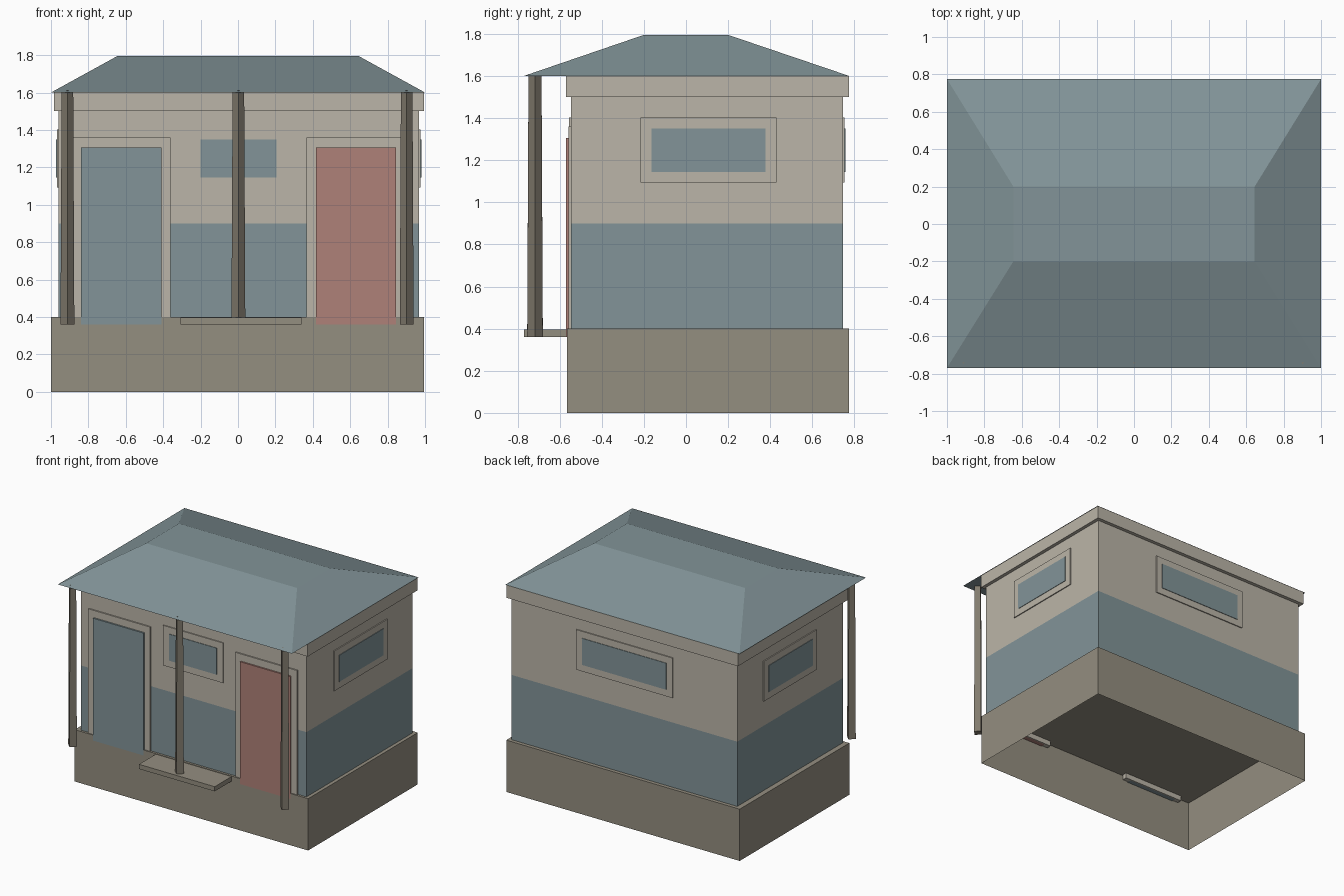
import bpy
import bmesh
import math
from mathutils import Matrix, Vector

default = bpy.data.objects.get("Cube")
if default:
    bpy.data.objects.remove(default, do_unlink=True)


def material(name, rgb):
    linear = [((c / 255 + 0.055) / 1.055) ** 2.4 for c in rgb] + [1.0]
    mat = bpy.data.materials.new(name)
    mat.use_nodes = True
    mat.diffuse_color = linear
    mat.node_tree.nodes["Principled BSDF"].inputs["Base Color"].default_value = linear
    return mat


TEAL = material("grey_teal", (130, 148, 152))
CREAM = material("warm_cream", (187, 181, 168))
STONE = material("stone_brown", (148, 142, 128))
RED = material("faded_red", (175, 129, 120))
WOOD = material("dark_wood", (130, 123, 110))


def finish(name, bm, *mats):
    bmesh.ops.recalc_face_normals(bm, faces=bm.faces)
    mesh = bpy.data.meshes.new(name)
    bm.to_mesh(mesh)
    bm.free()
    for mat in mats:
        mesh.materials.append(mat)
    obj = bpy.data.objects.new(name, mesh)
    bpy.context.collection.objects.link(obj)
    return obj


def box_mesh(x, y, z):
    """Box from (low, high) ranges on each axis."""
    bm = bmesh.new()
    bmesh.ops.create_cube(bm, size=1)
    for v in bm.verts:
        v.co = Vector([(r[0] + r[1]) / 2 + c * (r[1] - r[0])
                       for r, c in zip((x, y, z), v.co)])
    return bm


def box(name, x, y, z, mat):
    return finish(name, box_mesh(x, y, z), mat)


# Foundation: a shell that is open underneath
bm = box_mesh((-1, 0.995), (-0.565, 0.773), (0, 0.4))
bm.faces.ensure_lookup_table()
floor = [f for f in bm.faces if f.calc_center_median().z < 0.01]
bmesh.ops.delete(bm, geom=floor, context='FACES')
finish("foundation", bm, STONE)

# Walls: painted teal below the dado line, cream above
WX, WY, DADO = (-0.96, 0.968), (-0.547, 0.745), 0.9
bm = box_mesh(WX, WY, (0.4, 1.55))
bmesh.ops.bisect_plane(bm, geom=bm.verts[:] + bm.edges[:] + bm.faces[:],
                       plane_co=(0, 0, DADO), plane_no=(0, 0, 1))
for f in bm.faces:
    f.material_index = 0 if f.calc_center_median().z > DADO else 1
finish("walls", bm, CREAM, TEAL)

# Band under the eaves
box("eaves_band", (-0.985, 0.995), (-0.57, 0.773), (1.5, 1.6), CREAM)

# Hipped roof with a flat top, overhanging the porch
bm = box_mesh((-1, 1), (-0.77, 0.775), (1.6, 1.795))
for v in bm.verts:
    if v.co.z > 1.7:
        v.co.x = math.copysign(0.645, v.co.x)
        v.co.y = math.copysign(0.2, v.co.y)
finish("roof", bm, TEAL)

# Doors with surrounds
for side, low, high, mat in (("right", -0.84, -0.41, TEAL), ("left", 0.417, 0.845, RED)):
    box(side + "_door_frame", (low - 0.05, high + 0.05), (-0.557, -0.52), (0.36, 1.36), CREAM)
    box(side + "_door", (low, high), (-0.569, -0.53), (0.36, 1.305), mat)


# Windows: frame and pane lying on a wall
def window(name, axis, wall, out, low, high):
    for part, grow, proud, mat in (("_frame", 0.052, 0.008, CREAM), ("_pane", 0, 0.012, TEAL)):
        span = (low - grow, high + grow)
        depth = sorted((wall - out * 0.02, wall + out * proud))
        x, y = (depth, span) if axis == "x" else (span, depth)
        box(name + part, x, y, (1.145 - grow, 1.35 + grow), mat)


window("front_window", "y", WY[0], -1, -0.2, 0.207)
window("back_window", "y", WY[1], 1, -0.36, 0.36)
window("left_window", "x", WX[1], 1, -0.163, 0.378)
window("right_window", "x", WX[0], -1, -0.163, 0.378)

# Porch step
box("porch_step", (-0.307, 0.34), (-0.77, -0.565), (0.36, 0.396), STONE)

# Porch posts: slightly tapered, set corner-on
for name, x, foot in (("right_post", -0.912, 0.36), ("middle_post", 0.002, 0.396),
                      ("left_post", 0.902, 0.36)):
    bm = bmesh.new()
    bmesh.ops.create_cone(bm, cap_ends=True, segments=4, radius1=0.037, radius2=0.031,
                          depth=1.61 - foot,
                          matrix=Matrix.Translation((x, -0.717, (1.61 + foot) / 2)))
    finish(name, bm, WOOD)
